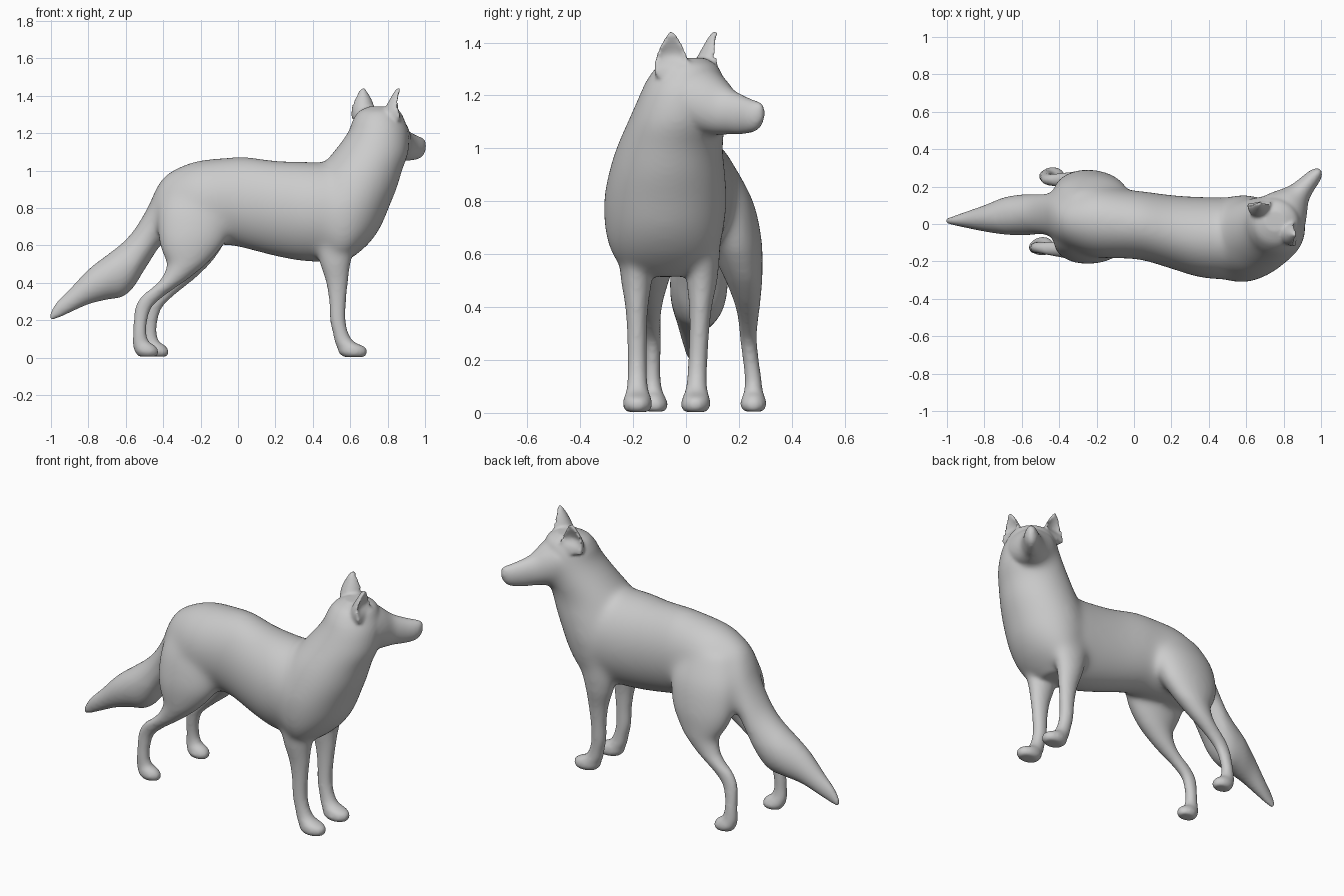
import bpy, bmesh
from math import sin, cos, pi, radians
from mathutils import Vector, Matrix

bm = bmesh.new()


def skin(rings):
    """Bridge closed rings of points and cap both ends."""
    loops = [[bm.verts.new(p) for p in ring] for ring in rings]
    n = len(loops[0])
    for a, b in zip(loops, loops[1:]):
        for i in range(n):
            j = (i + 1) % n
            bm.faces.new((a[i], a[j], b[j], b[i]))
    bm.faces.new(loops[0][::-1])
    bm.faces.new(loops[-1])


def refine(rows, steps=4):
    """Catmull-Rom interpolation between section rows."""
    rows = [Vector(r) for r in rows]
    out = []
    for i in range(len(rows) - 1):
        p0, p1, p2 = rows[max(i - 1, 0)], rows[i], rows[i + 1]
        p3 = rows[min(i + 2, len(rows) - 1)]
        for k in range(steps):
            t = k / steps
            out.append(0.5 * (2 * p1 + (p2 - p0) * t + (2 * p0 - 5 * p1 + 4 * p2 - p3) * t * t
                              + (3 * p1 - p0 - 3 * p2 + p3) * t ** 3))
    return out + [rows[-1]]


def loft(axis, rows, mat=Matrix(), n=48):
    """Rows are (position on axis, a0, a1, b0, b1): elliptical sections by their extents."""
    rings = []
    for t, a0, a1, b0, b1 in refine(rows):
        ring = []
        for k in range(n):
            c, s = cos(2 * pi * k / n), sin(2 * pi * k / n)
            a, b = (a0 + a1 + (a1 - a0) * c) / 2, (b0 + b1 + (b1 - b0) * s) / 2
            ring.append(mat @ Vector((t, a, b) if axis == 'x' else (a, b, t)))
        rings.append(ring)
    skin(rings)


# trunk
loft('x', [(-0.46, -0.04, 0.12, 0.70, 0.86), (-0.40, -0.10, 0.15, 0.62, 0.965),
           (-0.30, -0.15, 0.185, 0.60, 1.025), (-0.20, -0.18, 0.205, 0.60, 1.055),
           (-0.05, -0.185, 0.185, 0.60, 1.07), (0.05, -0.195, 0.175, 0.58, 1.073),
           (0.20, -0.24, 0.155, 0.543, 1.053), (0.35, -0.285, 0.145, 0.517, 1.048),
           (0.50, -0.295, 0.14, 0.515, 1.04), (0.60, -0.26, 0.11, 0.55, 1.02)])

# chest, neck and skull
loft('z', [(0.515, 0.48, 0.58, -0.16, 0.0), (0.56, 0.45, 0.645, -0.25, 0.085),
           (0.62, 0.40, 0.71, -0.29, 0.125), (0.70, 0.36, 0.765, -0.308, 0.145),
           (0.80, 0.35, 0.807, -0.312, 0.155), (0.90, 0.38, 0.847, -0.295, 0.15),
           (1.00, 0.43, 0.877, -0.265, 0.14), (1.10, 0.51, 0.91, -0.222, 0.15),
           (1.20, 0.585, 0.912, -0.177, 0.155), (1.27, 0.615, 0.89, -0.14, 0.14),
           (1.315, 0.645, 0.865, -0.10, 0.115), (1.342, 0.70, 0.81, -0.04, 0.07)])

# muzzle, turned to the left side
turn = Matrix.Translation((0.77, 0.01, 0)) @ Matrix.Rotation(radians(48), 4, 'Z')
loft('x', [(0.0, -0.14, 0.15, 1.06, 1.325), (0.07, -0.125, 0.145, 1.05, 1.312),
           (0.13, -0.09, 0.115, 1.05, 1.275), (0.19, -0.048, 0.085, 1.053, 1.228),
           (0.25, -0.03, 0.07, 1.053, 1.202), (0.31, -0.02, 0.06, 1.062, 1.183),
           (0.342, -0.008, 0.047, 1.082, 1.175), (0.36, 0.008, 0.03, 1.115, 1.16)], turn)

# ears: cupped cones opening outward
for x, y, angle in ((0.866, -0.055, 0), (0.668, 0.116, 96)):
    place = Matrix.Translation((x, y, 0)) @ Matrix.Rotation(radians(angle), 4, 'Z')
    rings = []
    for z, width, depth, hollow in refine([(1.27, 0.06, 0.10, 0), (1.31, 0.066, 0.09, 0.1),
                                           (1.35, 0.06, 0.072, 0.45), (1.39, 0.043, 0.05, 0.4),
                                           (1.42, 0.025, 0.033, 0.2), (1.44, 0.01, 0.02, 0)]):
        ring = []
        for k in range(24):
            c, s = cos(2 * pi * k / 24), sin(2 * pi * k / 24)
            ring.append(place @ Vector((depth * c if c < 0 else -hollow * depth * c + 0.004 * c,
                                        width * s, z)))
        rings.append(ring)
    skin(rings)

# tail
loft('x', [(-1.006, 0.005, 0.03, 0.20, 0.232), (-0.97, -0.005, 0.04, 0.208, 0.295),
           (-0.90, -0.02, 0.065, 0.24, 0.365), (-0.80, -0.04, 0.10, 0.285, 0.47),
           (-0.70, -0.055, 0.14, 0.31, 0.55), (-0.62, -0.06, 0.155, 0.325, 0.615),
           (-0.56, -0.06, 0.16, 0.375, 0.68), (-0.50, -0.06, 0.165, 0.47, 0.775),
           (-0.42, -0.07, 0.165, 0.59, 0.92), (-0.34, -0.07, 0.16, 0.68, 0.98)])

# front legs
FRONT = [(0.003, 0.565, 0.675, 0.04), (0.025, 0.54, 0.69, 0.055), (0.055, 0.53, 0.68, 0.052),
         (0.085, 0.518, 0.62, 0.042), (0.13, 0.508, 0.59, 0.037), (0.20, 0.493, 0.575, 0.036),
         (0.30, 0.488, 0.577, 0.037), (0.40, 0.472, 0.587, 0.043), (0.50, 0.44, 0.60, 0.058),
         (0.60, 0.41, 0.63, 0.07), (0.70, 0.41, 0.63, 0.07)]
for y0, y1 in ((-0.183, -0.187), (0.035, 0.06)):
    rows = []
    for z, x0, x1, w in FRONT:
        y = y0 + (y1 - y0) * min(z / 0.5, 1)
        rows.append((z, x0, x1, y - w, y + w))
    loft('z', rows)

# hind legs: mirrored, with the left one set slightly forward
HIND = [(0.005, -0.53, -0.435, 0.22, 0.29), (0.03, -0.55, -0.425, 0.205, 0.305),
        (0.06, -0.56, -0.44, 0.212, 0.298), (0.085, -0.563, -0.475, 0.22, 0.29),
        (0.13, -0.56, -0.49, 0.222, 0.285), (0.20, -0.557, -0.485, 0.215, 0.275),
        (0.27, -0.548, -0.46, 0.206, 0.268), (0.33, -0.512, -0.395, 0.2, 0.27),
        (0.38, -0.45, -0.325, 0.192, 0.277), (0.43, -0.405, -0.255, 0.178, 0.282),
        (0.50, -0.38, -0.17, 0.15, 0.288), (0.57, -0.41, -0.10, 0.115, 0.29),
        (0.65, -0.43, -0.05, 0.08, 0.288), (0.80, -0.425, -0.03, 0.05, 0.255),
        (0.95, -0.36, -0.10, 0.04, 0.175)]
right_rows, left_rows = [], []
for z, x0, x1, y0, y1 in HIND:
    low = 1 - min(z / 0.6, 1)
    m = 0.075 + 0.065 * low
    dx = 0.055 * min(low * 2, 1)
    right_rows.append((z, x0, x1, m - y1, m - y0))
    left_rows.append((z, x0 + dx, x1 + dx, y0, y1))
loft('z', right_rows)
loft('z', left_rows)

# fuse everything into one skin
bmesh.ops.recalc_face_normals(bm, faces=bm.faces)
mesh = bpy.data.meshes.new("fox_body")
bm.to_mesh(mesh)
bm.free()
fox = bpy.data.objects.new("fox_body", mesh)
bpy.context.collection.objects.link(fox)
bpy.context.view_layer.objects.active = fox
fox.select_set(True)
remesh = fox.modifiers.new("fuse", 'REMESH')
remesh.mode = 'VOXEL'
remesh.voxel_size = 0.009
bpy.ops.object.modifier_apply(modifier="fuse")

# soften lightly all over, and strongly where the limbs and neck join the trunk
group = fox.vertex_groups.new(name="trunk")
for v in fox.data.vertices:
    x, y, z = v.co
    low = min(max((z - 0.5) / 0.12, 0), 1)
    high = min(max((1.24 - z) / 0.08, 0), 1)
    front = min(max((0.88 - x) / 0.08, 0), 1)
    group.add([v.index], low * high * front, 'REPLACE')
for name, count, vg in (("blend", 110, "trunk"), ("soften", 8, "")):
    smooth = fox.modifiers.new(name, 'SMOOTH')
    smooth.factor = 0.5
    smooth.iterations = count
    smooth.vertex_group = vg
    bpy.ops.object.modifier_apply(modifier=name)
bpy.ops.object.shade_smooth()
